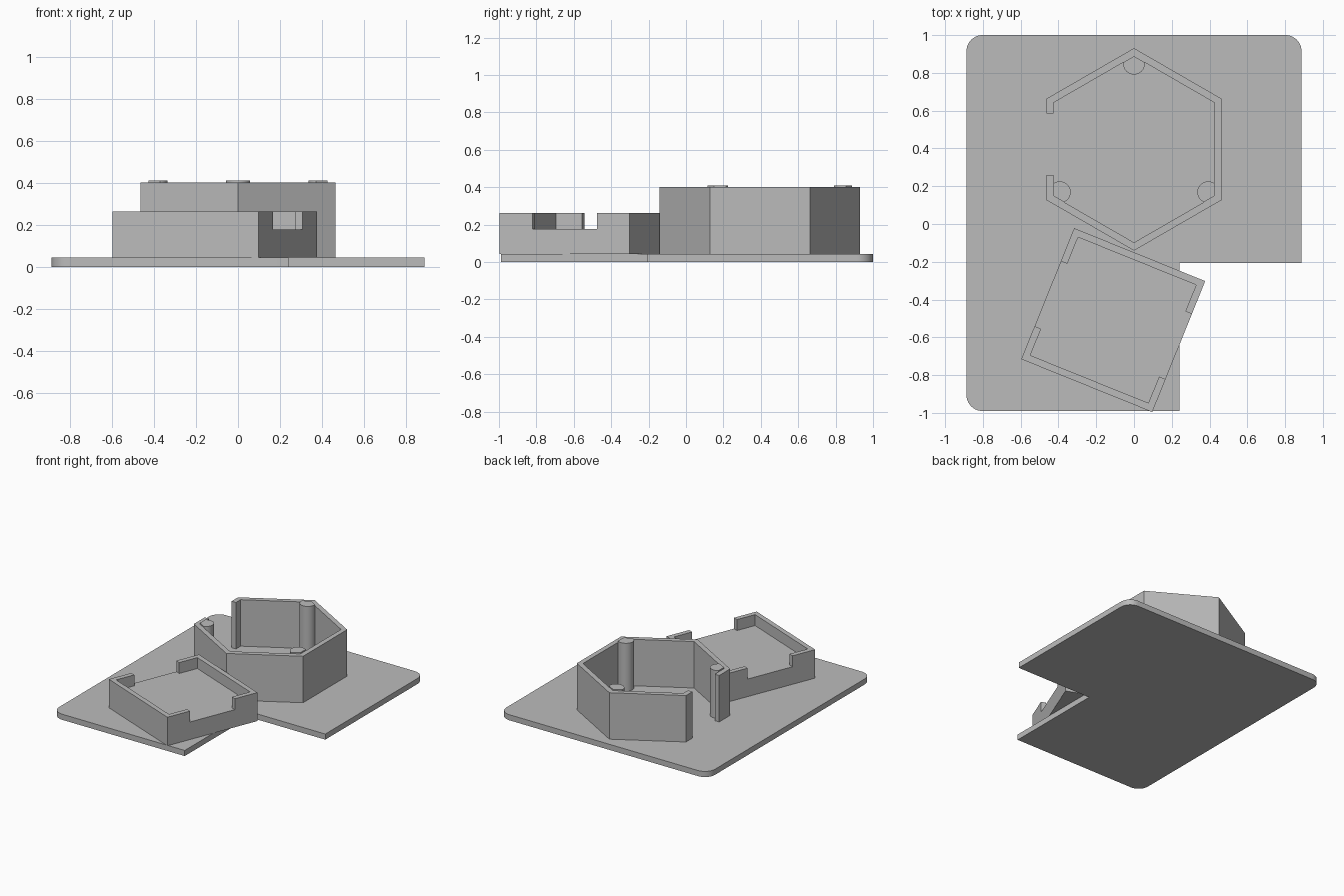
import bpy
import bmesh
from math import sin, cos, pi, radians
from mathutils import Matrix, Vector

old = bpy.data.objects.get("Cube")
if old:
    bpy.data.objects.remove(old, do_unlink=True)

grey = bpy.data.materials.new("light_grey")
grey.use_nodes = True
colour = (0.5, 0.5, 0.5, 1)
grey.diffuse_color = colour
grey.node_tree.nodes["Principled BSDF"].inputs["Base Color"].default_value = colour


def prism(name, points, z0, z1, matrix=Matrix()):
    """Extrude a flat outline from z0 to z1."""
    bm = bmesh.new()
    face = bm.faces.new([bm.verts.new((x, y, z0)) for x, y in points])
    top = bmesh.ops.extrude_face_region(bm, geom=[face])["geom"]
    bmesh.ops.translate(bm, vec=(0, 0, z1 - z0),
                        verts=[v for v in top if isinstance(v, bmesh.types.BMVert)])
    bmesh.ops.transform(bm, matrix=matrix, verts=bm.verts)
    bmesh.ops.recalc_face_normals(bm, faces=bm.faces)
    mesh = bpy.data.meshes.new(name)
    bm.to_mesh(mesh)
    bm.free()
    mesh.materials.append(grey)
    obj = bpy.data.objects.new(name, mesh)
    bpy.context.collection.objects.link(obj)
    return obj


def smooth(obj):
    bpy.ops.object.select_all(action='DESELECT')
    obj.select_set(True)
    bpy.context.view_layer.objects.active = obj
    bpy.ops.object.shade_smooth_by_angle(angle=radians(25))


def arc(cx, cy, r, start, steps=10):
    angles = [start + pi / 2 * i / steps for i in range(steps + 1)]
    return [(cx + r * cos(a), cy + r * sin(a)) for a in angles]


PLATE_TOP = 0.043

# Base plate: L shape with three rounded outer corners
W, S, N, R = 0.887, -0.99, 1.0, 0.085
outline = [(0.24, S), (0.24, -0.207), (W, -0.207)]
outline += arc(W - R, N - R, R, 0)
outline += arc(R - W, N - R, R, pi / 2)
outline += arc(R - W, S + R, R, pi)
smooth(prism("base_plate", outline, 0, PLATE_TOP))

# Hexagonal wall with a full height opening on the right side
HEX_Y, OUTER, INNER = 0.395, 0.536, 0.493


def hex_path(radius):
    corners = [(radius * cos(a), HEX_Y + radius * sin(a))
               for a in (radians(150 - 60 * i) for i in range(6))]
    x = corners[0][0]
    return [(x, 0.585)] + corners + [(x, 0.26)]


prism("hexagon_wall", hex_path(OUTER) + hex_path(INNER)[::-1], PLATE_TOP, 0.40)

# Round posts in three corners, trimmed flush with the inner wall faces
POST_R, POST_D = 0.057, 0.453
apothem = INNER * cos(pi / 6)
normals = [Vector((cos(i * pi / 3), sin(i * pi / 3))) for i in range(6)]
for label, angle in (("back", 90), ("right", 210), ("left", 330)):
    c = POST_D * Vector((cos(radians(angle)), sin(radians(angle))))
    ring = []
    for i in range(48):
        u = Vector((cos(i * pi / 24), sin(i * pi / 24)))
        reach = [(apothem - n.dot(c)) / n.dot(u) for n in normals if n.dot(u) > 0.001]
        p = c + u * min([POST_R] + reach)
        ring.append((p.x, p.y + HEX_Y))
    smooth(prism(label + "_post", ring, PLATE_TOP, 0.41))

# Turned square tray: solid base and two U-shaped rims facing each other
place = Matrix.Translation((-0.11, -0.509, 0)) @ Matrix.Rotation(radians(-22), 4, 'Z')
H, T, GAP, FLOOR = 0.374, 0.037, 0.186, 0.178
I = H - T
prism("tray_base", [(-H, -H), (H, -H), (H, H), (-H, H)], PLATE_TOP, FLOOR, place)
for label, s in (("back", 1), ("front", -1)):
    rim = [(-H, GAP), (-H, H), (H, H), (H, GAP), (I, GAP), (I, I), (-I, I), (-I, GAP)]
    prism("tray_rim_" + label, [(x, s * y) for x, y in rim], FLOOR, 0.262, place)
